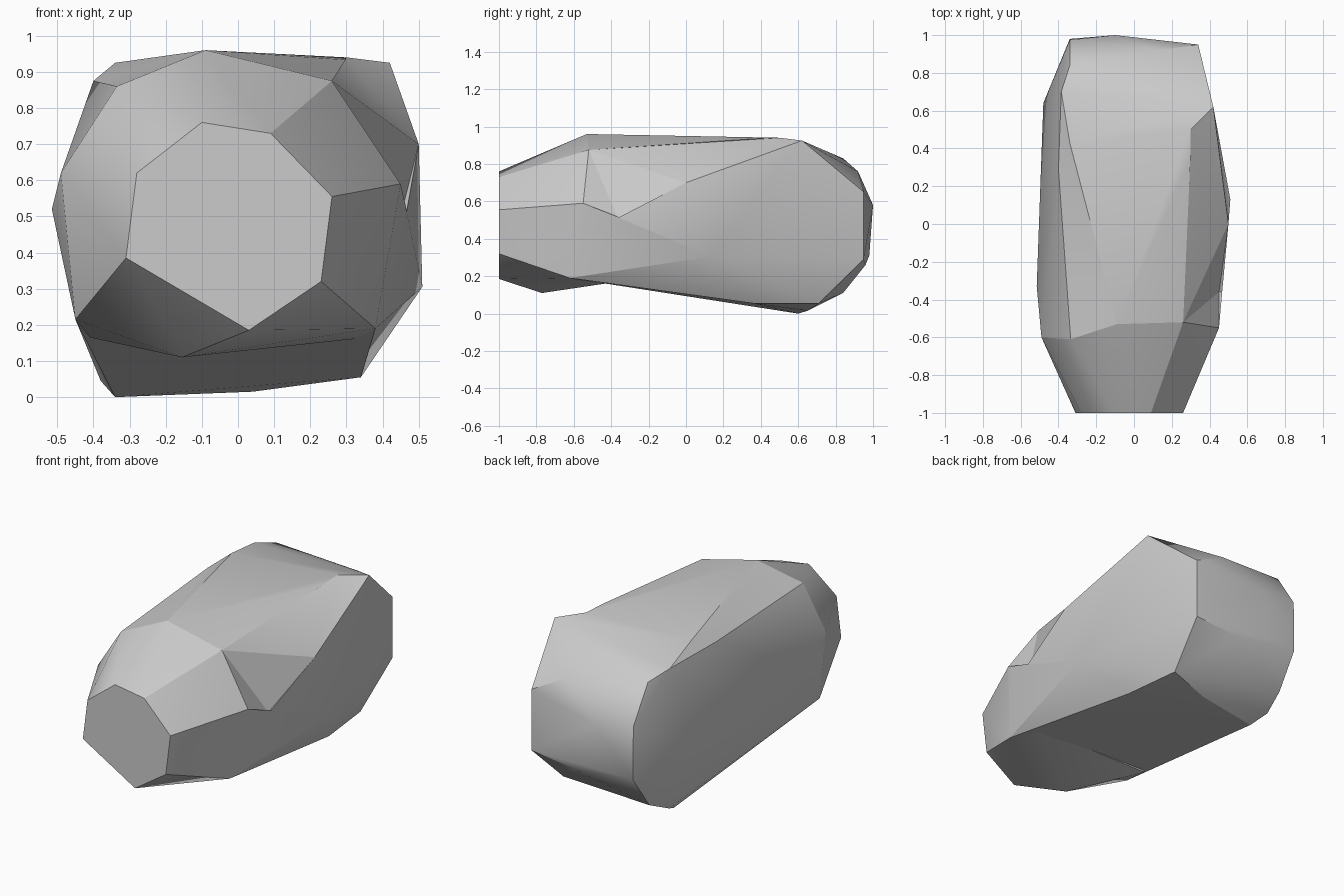
import bpy
import bmesh
import math

cube = bpy.data.objects.get("Cube")
if cube:
    bpy.data.objects.remove(cube, do_unlink=True)

stone = bpy.data.materials.new("stone_grey")
stone.use_nodes = True
stone.diffuse_color = (.6, .6, .6, 1)
stone.node_tree.nodes["Principled BSDF"].inputs["Base Color"].default_value = stone.diffuse_color


def faceted_block(name, corners):
    """Make a faceted stone block wrapped tightly around its corner points."""
    mesh = bpy.data.meshes.new(name)
    block = bpy.data.objects.new(name, mesh)
    bpy.context.collection.objects.link(block)
    bm = bmesh.new()
    for corner in corners:
        bm.verts.new(corner)
    hull = bmesh.ops.convex_hull(bm, input=bm.verts[:])
    unused = [v for v in hull["geom_interior"] if isinstance(v, bmesh.types.BMVert)]
    bmesh.ops.delete(bm, geom=unused, context="VERTS")
    bmesh.ops.recalc_face_normals(bm, faces=bm.faces[:])
    bm.to_mesh(mesh)
    bm.free()
    mesh.materials.append(stone)
    return block


def carve(block, corners):
    """Cut a wedge out of a block and keep the carved mesh."""
    cutter = faceted_block("hollow_cutter", corners)
    cutter.hide_render = True
    hollow = block.modifiers.new("hollow", "BOOLEAN")
    hollow.operation = "DIFFERENCE"
    hollow.solver = "EXACT"
    hollow.object = cutter
    graph = bpy.context.evaluated_depsgraph_get()
    carved = bpy.data.meshes.new_from_object(block.evaluated_get(graph))
    block.modifiers.clear()
    block.data = carved
    bpy.data.objects.remove(cutter, do_unlink=True)


def soften(block):
    """Blend shallow facets while the hard ridges stay crisp."""
    bpy.ops.object.select_all(action="DESELECT")
    block.select_set(True)
    bpy.context.view_layer.objects.active = block
    bpy.ops.object.shade_smooth_by_angle(angle=math.radians(28))


# Flat broken front face, as x and z pairs
front_outline = [(-.28, .62), (-.31, .385), (.03, .185), (.23, .32),
                 (.26, .555), (.09, .73), (-.1, .76)]
front_face = [(x, -1, z) for x, z in front_outline]

# Shoulder shared by the nose and the body
crest = (.26, -.52, .875)
peak = (-.09, -.53, .96)
left_shoulder = (-.335, -.61, .86)
right_shoulder = (.45, -.55, .59)
shoulder = [(-.49, -.6, .62), (-.45, -.6, .215), (.38, -.62, .19),
            right_shoulder, crest, peak, left_shoulder]
chin = [(-.155, -.77, .11), (.36, -.4, .165), (-.41, -.4, .165)]

# Long body: top plateau, flanks and underside
plateau_left = (-.34, .43, .925)
plateau_right = (.3, .5, .94)
upper_left = (-.4, .29, .875)
rear_ridge = (.42, .62, .925)
bulge = (.5, 0, .7)
fold = (.45, -.36, .5)
top = [plateau_left, plateau_right, upper_left, rear_ridge, (-.385, .7, .87)]
flanks = [(-.515, -.33, .52), (-.48, .64, .41), bulge, (.51, .13, .305), fold]
underside = [(.34, .36, .055), (.3, .71, .055), (.04, .65, .015),
             (-.34, .6, 0), (-.38, .7, .045)]

# Blunt rounded rear end
rear = [(-.34, .84, .83), (.13, .92, .76), (.34, .95, .65), (.34, .95, .29),
        (-.1, 1, .58), (-.34, .975, .62), (-.34, .98, .31), (-.16, .98, .31),
        (.07, .96, .26), (-.35, .84, .11)]

nose = faceted_block("rock_nose", front_face + shoulder + chin)
body = faceted_block("rock_body", shoulder + top + flanks + underside + rear)

# Shallow hollows beside the top plateau and above the flank fold
carve(body, [crest, plateau_right, rear_ridge, bulge, (.8, .1, 1.3)])
carve(body, [crest, right_shoulder, bulge, fold, (.9, -.3, .9)])
carve(body, [peak, plateau_left, left_shoulder, upper_left, (-.5, -.1, 1.3)])

for block in (nose, body):
    soften(block)
